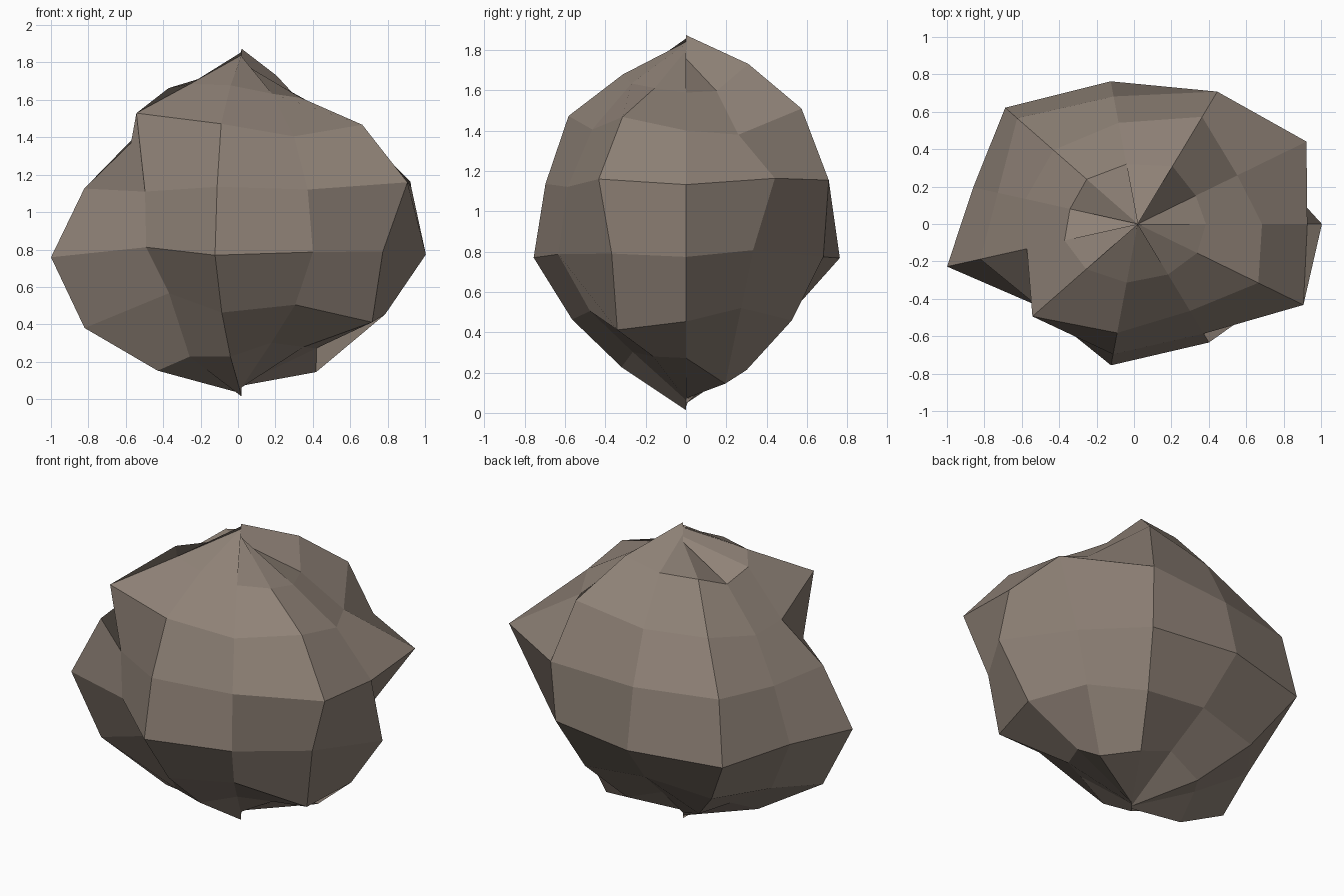
import bpy
import bmesh
from math import sin, cos, pi

default_cube = bpy.data.objects.get("Cube")
if default_cube:
    bpy.data.objects.remove(default_cube, do_unlink=True)

# Rock proportions: centre, half sizes and number of columns
CENTRE = (0.02, 0.0, 0.96)
HALF_SIZE = (1.0, 0.76, 0.83)
COLUMNS = 11

# Rough distance from the centre in percent, one row per ring from the top
# pole to the bottom pole, one entry per column counted from +x towards +y
ROUGHNESS = [
    [100, 96, 110, 101, 95, 92, 99, 108, 106, 105, 101],
    [84, 85, 103, 98, 96, 87, 94, 97, 96, 90, 87],
    [85, 81, 106, 92, 88, 80, 79, 110, 99, 86, 98],
    [93, 110, 105, 93, 101, 80, 90, 81, 95, 87, 108],
    [101, 83, 101, 104, 111, 94, 109, 80, 103, 94, 92],
    [98, 85, 97, 89, 100, 97, 112, 76, 96, 88, 106],
    [92, 109, 100, 88, 100, 95, 108, 98, 98, 88, 91],
    [106, 107, 108, 110, 110, 110, 112, 114, 114, 108, 102],
]


def make_material(name, colour):
    material = bpy.data.materials.new(name)
    material.use_nodes = True
    material.diffuse_color = colour
    shader = next(node for node in material.node_tree.nodes
                  if node.type == "BSDF_PRINCIPLED")
    shader.inputs["Base Color"].default_value = colour
    shader.inputs["Roughness"].default_value = 0.9
    return material


def rock_point(ring, column, percent):
    """Place a point on the ellipsoid, pushed in or out along its radius."""
    polar = pi * ring / (len(ROUGHNESS) - 1)
    around = 2 * pi * column / COLUMNS
    direction = (sin(polar) * cos(around), sin(polar) * sin(around), cos(polar))
    return [middle + half * part * percent / 100
            for middle, half, part in zip(CENTRE, HALF_SIZE, direction)]


# Boulder: rings of displaced points joined by flat faces
bm = bmesh.new()
rings = [[bm.verts.new(rock_point(ring, column, percent))
          for column, percent in enumerate(row)]
         for ring, row in enumerate(ROUGHNESS)]
for upper, lower in zip(rings, rings[1:]):
    for column in range(COLUMNS):
        following = (column + 1) % COLUMNS
        bm.faces.new((upper[column], lower[column],
                      lower[following], upper[following]))

mesh = bpy.data.meshes.new("boulder")
bm.to_mesh(mesh)
bm.free()
mesh.materials.append(make_material("warm grey stone", (0.275, 0.223, 0.184, 1)))
boulder = bpy.data.objects.new("boulder", mesh)
bpy.context.collection.objects.link(boulder)
